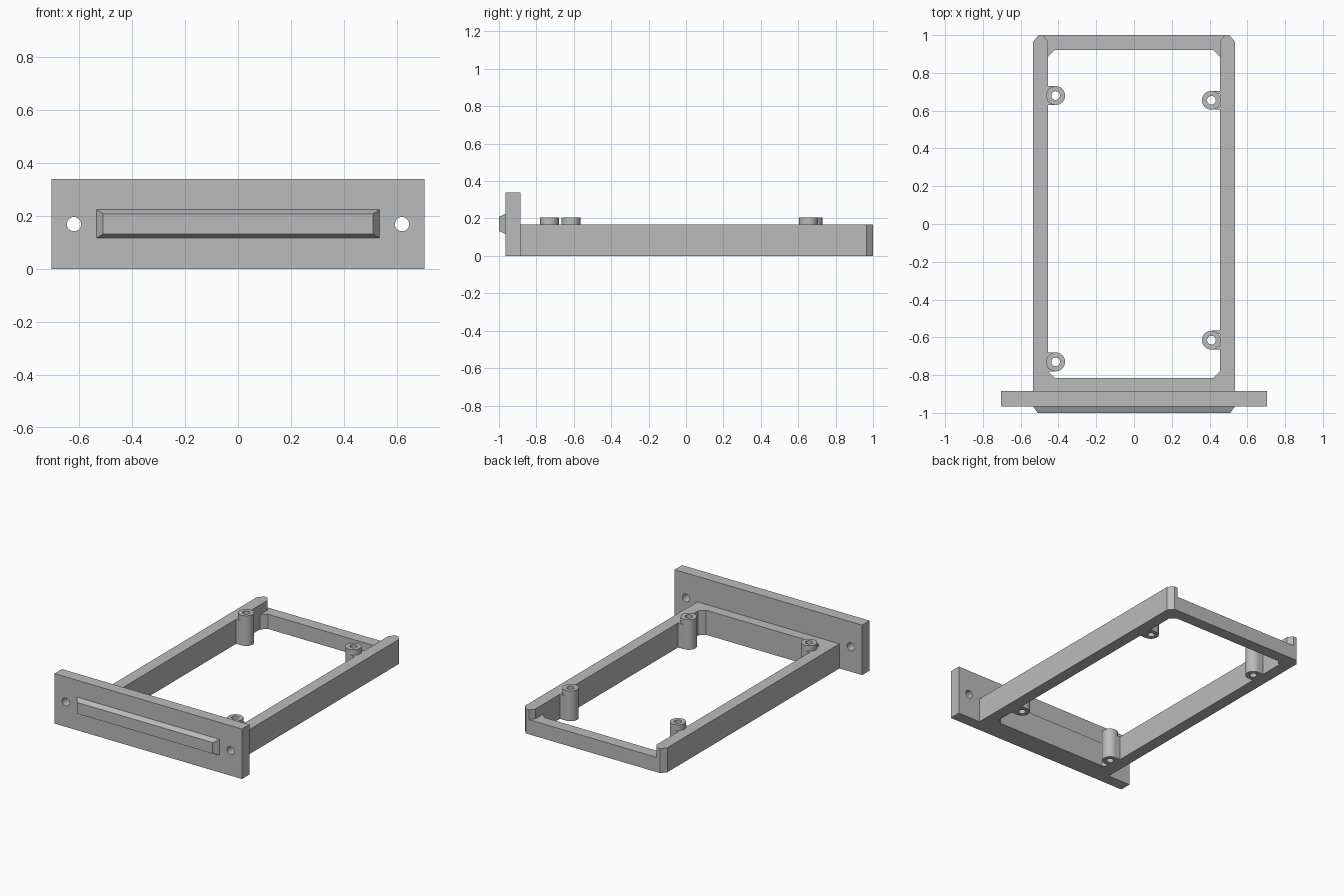
import bpy, bmesh
from math import sin, cos, pi, radians

cube = bpy.data.objects.get("Cube")
if cube:
    bpy.data.objects.remove(cube, do_unlink=True)

grey = bpy.data.materials.new("plain grey")
grey.use_nodes = True
grey.diffuse_color = (0.5, 0.5, 0.5, 1)
grey.node_tree.nodes["Principled BSDF"].inputs["Base Color"].default_value = (0.5, 0.5, 0.5, 1)


def finish(name, bm):
    """Turn a bmesh into a grey object with sharp edges kept."""
    bmesh.ops.recalc_face_normals(bm, faces=bm.faces)
    mesh = bpy.data.meshes.new(name)
    bm.to_mesh(mesh)
    bm.free()
    mesh.materials.append(grey)
    obj = bpy.data.objects.new(name, mesh)
    bpy.context.collection.objects.link(obj)
    bpy.ops.object.select_all(action="DESELECT")
    obj.select_set(True)
    bpy.context.view_layer.objects.active = obj
    bpy.ops.object.shade_smooth_by_angle(angle=radians(30))
    return obj


def prism(name, loops, height):
    """Extrude an outline, with optional hole loops, upward from z = 0."""
    bm = bmesh.new()
    edges = []
    for loop in loops:
        verts = [bm.verts.new((x, y, 0)) for x, y in loop]
        edges += [bm.edges.new((a, b)) for a, b in zip(verts, verts[1:] + verts[:1])]
    bmesh.ops.triangle_fill(bm, edges=edges, use_beauty=True, normal=(0, 0, 1))
    bmesh.ops.dissolve_limit(bm, angle_limit=0.01, verts=bm.verts, edges=bm.edges) if len(loops) == 1 else None
    top = bmesh.ops.extrude_face_region(bm, geom=bm.faces[:])["geom"]
    bmesh.ops.translate(bm, vec=(0, 0, height),
                        verts=[v for v in top if isinstance(v, bmesh.types.BMVert)])
    return finish(name, bm)


def circle(cx, cy, r, n=32):
    return [(cx + r * cos(2 * pi * i / n), cy + r * sin(2 * pi * i / n)) for i in range(n)]


def mirrored(points):
    """Complete a half outline across x = 0."""
    return points + [(-x, y) for x, y in reversed(points)]


RAIL, OUTER, RAIL_TOP, POST_TOP = 0.455, 0.535, 0.167, 0.205

# Side rails with tapered rear ends
for side, label in ((1, "left"), (-1, "right")):
    outline = [(RAIL, -0.885), (OUTER, -0.885), (OUTER, 0.965),
               (0.505, 1), (0.48, 1), (RAIL, 0.965)]
    prism(label + "_rail", [[(side * x, y) for x, y in outline]], RAIL_TOP)

# Cross bars with chamfered inside corners, the rear one lower
prism("front_bar", [mirrored([(RAIL, -0.885), (RAIL, -0.78), (0.42, -0.815)])], RAIL_TOP)
prism("rear_bar", [mirrored([(0.48, 1), (RAIL, 0.965), (RAIL, 0.885), (0.42, 0.92)])], 0.1)

# Upright front plate with two screw holes
plate = prism("front_plate", [mirrored([(0.705, 0), (0.705, 0.34)]),
                              circle(0.62, 0.17, 0.027), circle(-0.62, 0.17, 0.027)], 0.08)
plate.rotation_euler.x = pi / 2
plate.location.y = -0.885

# Raised bar on the plate with bevelled sides
bm = bmesh.new()
bmesh.ops.create_cube(bm, size=1)
for v in bm.verts:
    front = v.co.y < 0
    v.co.x *= 1.02 if front else 1.07
    v.co.z = 0.171 + v.co.z * (0.076 if front else 0.108)
    v.co.y = -1 if front else -0.965
finish("raised_bar", bm)

# Hollow screw posts, joined to the rails by corner webs
posts = {"rear_left": (0.41, 0.655), "front_left": (0.41, -0.615),
         "rear_right": (-0.415, 0.68), "front_right": (-0.415, -0.73)}
R = 0.05
for label, (px, py) in posts.items():
    prism(label + "_post", [circle(px, py, R), circle(px, py, 0.023)], POST_TOP)
    side = 1 if px > 0 else -1
    gap = RAIL - abs(px)
    arc = [(R * cos(radians(a)), R * sin(radians(a))) for a in range(90, 39, -10)]
    web = arc + [(gap, R * 0.64), (gap, R)]
    for end, word in ((1, "rear"), (-1, "front")):
        prism(f"{label}_post_{word}_web",
              [[(px + side * x, py + end * y) for x, y in web]], RAIL_TOP)
